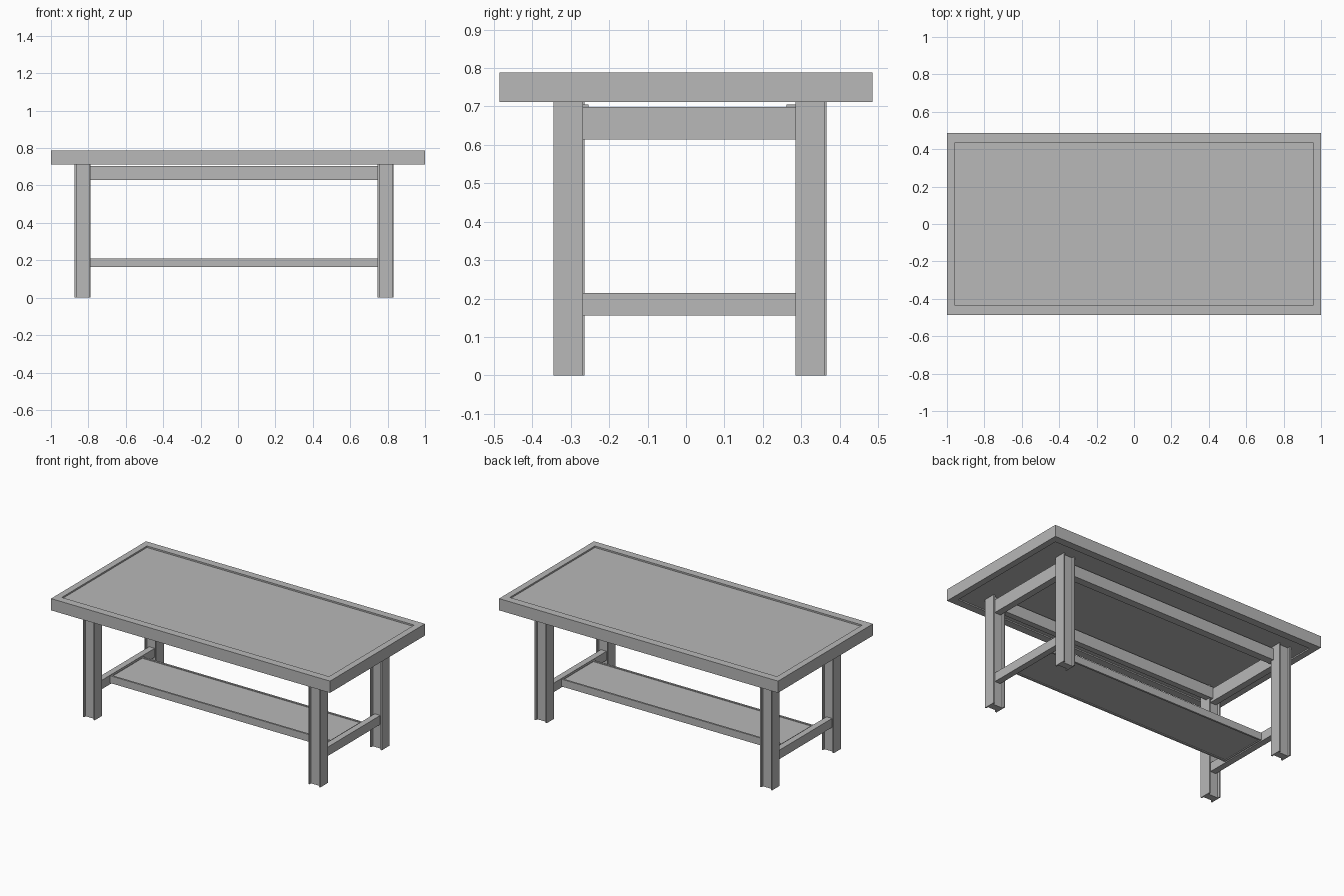
import bpy, bmesh

if "Cube" in bpy.data.objects:
    bpy.data.objects.remove(bpy.data.objects["Cube"])

CX = -0.021          # middle of the undercarriage

# Dark grey finish shared by every part
finish = bpy.data.materials.new("dark_grey")
finish.diffuse_color = (0.48, 0.48, 0.48, 1)
finish.use_nodes = True
finish.node_tree.nodes["Principled BSDF"].inputs["Base Color"].default_value = finish.diffuse_color


def mesh_object(name, bm):
    bmesh.ops.recalc_face_normals(bm, faces=bm.faces)
    me = bpy.data.meshes.new(name)
    bm.to_mesh(me)
    bm.free()
    me.materials.append(finish)
    ob = bpy.data.objects.new(name, me)
    bpy.context.collection.objects.link(ob)
    return ob


def box(name, x0, x1, y0, y1, z0, z1):
    bm = bmesh.new()
    bmesh.ops.create_cube(bm, size=1)
    for v in bm.verts:
        v.co = ((x0 + x1) / 2 + v.co.x * (x1 - x0),
                (y0 + y1) / 2 + v.co.y * (y1 - y0),
                (z0 + z1) / 2 + v.co.z * (z1 - z0))
    return mesh_object(name, bm)


def tray(name, x0, x1, y0, y1, z0, z1, rim_x, rim_y, top_drop, under_drop):
    """Slab with a raised rim around a sunken panel on both faces."""
    bm = bmesh.new()
    rings = []
    for dx, dy, z in ((rim_x, rim_y, z1 - top_drop), (rim_x, rim_y, z1), (0, 0, z1),
                      (0, 0, z0), (rim_x, rim_y, z0), (rim_x, rim_y, z0 + under_drop)):
        rings.append([bm.verts.new(p) for p in (
            (x0 + dx, y0 + dy, z), (x1 - dx, y0 + dy, z),
            (x1 - dx, y1 - dy, z), (x0 + dx, y1 - dy, z))])
    for a, b in zip(rings, rings[1:]):
        for i in range(4):
            j = (i + 1) % 4
            bm.faces.new((a[i], a[j], b[j], b[i]))
    bm.faces.new(rings[0])
    bm.faces.new(rings[-1])
    return mesh_object(name, bm)


def leg(name, x, y, height):
    """Post with a channel down its front and back."""
    w, d, flange, groove = 0.0425, 0.0385, 0.009, 0.016
    half = [(-w, -d), (-w + flange, -d), (-w + flange, -d + groove),
            (w - flange, -d + groove), (w - flange, -d), (w, -d)]
    profile = half + [(-px, -py) for px, py in half]
    bm = bmesh.new()
    face = bm.faces.new([bm.verts.new((x + px, y + py, 0)) for px, py in profile])
    up = bmesh.ops.extrude_face_region(bm, geom=[face])["geom"]
    bmesh.ops.translate(bm, vec=(0, 0, height),
                        verts=[g for g in up if isinstance(g, bmesh.types.BMVert)])
    return mesh_object(name, bm)


# Table top with raised rim
tray("table_top", -1, 1, -0.486, 0.486, 0.712, 0.788, 0.042, 0.05, 0.01, 0.008)

# Legs and the side rails joining them; the left pair sits slightly further back
for sx, side, shift in ((-1, "left", 0.004), (1, "right", 0)):
    x = CX + sx * 0.81
    leg(f"front_{side}_leg", x, -0.3065 + shift, 0.72)
    leg(f"back_{side}_leg", x, 0.3235 + shift, 0.72)
    box(f"{side}_upper_rail", x - 0.022, x + 0.022, -0.285, 0.305, 0.614, 0.699)
    box(f"{side}_lower_rail", x - 0.02, x + 0.02, -0.285, 0.305, 0.156, 0.214)

# Long rails under the top
for end, y0, y1 in (("front", -0.293, -0.254), ("back", 0.262, 0.312)):
    box(f"{end}_long_rail", -0.81, 0.768, y0, y1, 0.63, 0.705)

# Lower shelf with a shallow lip
tray("lower_shelf", -0.815, 0.773, -0.15, 0.178, 0.163, 0.21, 0.012, 0.012, 0.005, 0.005)
